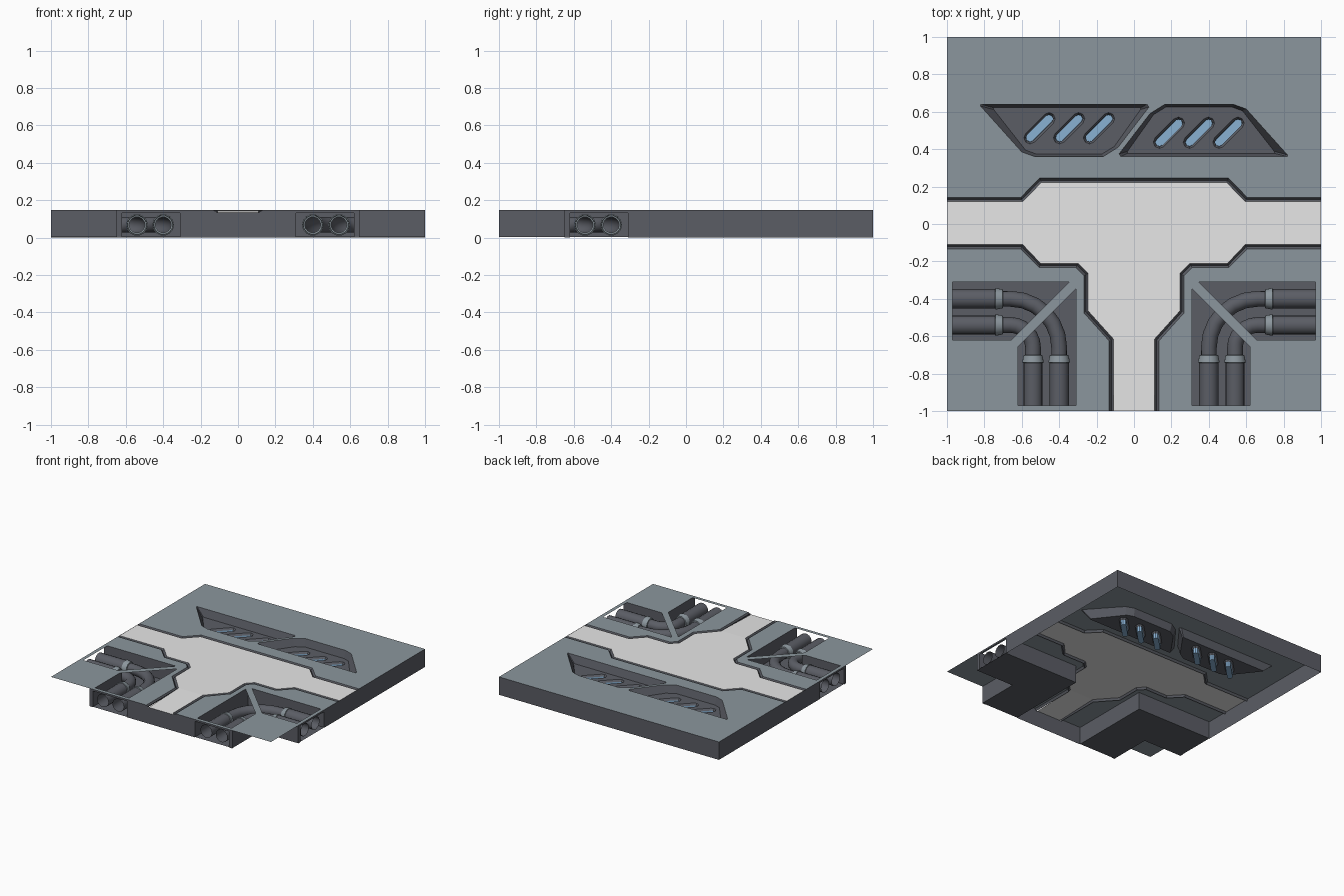
import bpy, bmesh, math
from mathutils import Vector

if "Cube" in bpy.data.objects:
    bpy.data.objects.remove(bpy.data.objects["Cube"])

TOP = 0.147


def material(name, rgb):
    m = bpy.data.materials.new(name)
    m.diffuse_color = (*rgb, 1)
    m.use_nodes = True
    m.node_tree.nodes["Principled BSDF"].inputs["Base Color"].default_value = m.diffuse_color
    return m


PLATE = material("blue_grey_panel", (0.26, 0.305, 0.337))
DARK = material("dark_metal", (0.104, 0.11, 0.13))
LIGHT = material("light_grey_path", (0.8, 0.8, 0.8))
BLUE = material("blue_glow", (0.25, 0.44, 0.65))


def finish(name, bm, mats, smooth=False, orient="up"):
    bm.normal_update()
    if orient == "solid":
        bmesh.ops.recalc_face_normals(bm, faces=bm.faces)
    else:
        for f in bm.faces:
            c = f.calc_center_median()
            n = f.normal
            side = n.x * c.x + n.y * c.y if orient == "out" else 0
            if n.z < -0.01 or (abs(n.z) < 0.01 and side < 0):
                f.normal_flip()
    me = bpy.data.meshes.new(name)
    bm.to_mesh(me)
    bm.free()
    for m in mats:
        me.materials.append(m)
    ob = bpy.data.objects.new(name, me)
    bpy.context.collection.objects.link(ob)
    if smooth:
        bpy.ops.object.select_all(action='DESELECT')
        ob.select_set(True)
        bpy.context.view_layer.objects.active = ob
        bpy.ops.object.shade_smooth_by_angle(angle=math.radians(40))
    return ob


def ring(bm, pts, z):
    return [bm.verts.new((x, y, z)) for x, y in pts]


def fill(bm, loops, z, mat=0):
    """Flat sheet from one outline and any holes."""
    edges = []
    for pts in loops:
        vs = ring(bm, pts, z)
        edges += [bm.edges.new((vs[i - 1], vs[i])) for i in range(len(vs))]
    res = bmesh.ops.triangle_fill(bm, use_beauty=True, edges=edges, normal=(0, 0, 1))
    for g in res["geom"]:
        if isinstance(g, bmesh.types.BMFace):
            g.material_index = mat


def band(bm, pa, za, pb, zb, mat=0, closed=True):
    """Strip of quads between two outlines of equal length."""
    a, b = ring(bm, pa, za), ring(bm, pb, zb)
    for i in range(0 if closed else 1, len(a)):
        bm.faces.new((a[i - 1], a[i], b[i], b[i - 1])).material_index = mat


def mirror(pts, s):
    return [(x * s, y) for x, y in pts]


# Path edges: the light floor edge and the panel edge, with a groove between
back_in = [(-1, .12), (-.595, .12), (-.495, .222), (.495, .222), (.595, .12), (1, .12)]
back_out = [(-1, .143), (-.605, .143), (-.505, .245), (.505, .245), (.605, .143), (1, .143)]
front_in = [(1, -.11), (.595, -.11), (.5, -.21), (.30, -.21), (.245, -.265),
            (.245, -.465), (.11, -.615), (.11, -1)]
front_out = [(1, -.133), (.605, -.133), (.507, -.233), (.31, -.233), (.268, -.275),
             (.268, -.475), (.133, -.625), (.133, -1)]

# Vents: outline and floor; the second is the first turned half round
vent_top = [(-.82, .64), (.07, .64), (.08, .625), (-.085, .41), (-.165, .36),
            (-.53, .36), (-.6, .385), (-.82, .63)]
vent_floor = [(-.75, .622), (.035, .622), (.035, .612), (-.105, .415), (-.17, .375),
              (-.525, .375), (-.58, .395), (-.75, .612)]
turn = lambda pts: [(-x, 1 - y) for x, y in pts]


def slot(cx, cy, r, half=.072):
    """Diagonal rounded slot outline."""
    pts = []
    for end in (0, math.pi):
        for k in range(5):
            a = math.pi / 4 + end - math.pi / 2 + math.pi * k / 4
            e = math.pi / 4 + end
            pts.append((cx + half * math.cos(e) + r * math.cos(a),
                        cy + half * math.sin(e) + r * math.sin(a)))
    return pts


VZ = 0.085
for name, tf in (("vent_left", lambda p: p), ("vent_right", turn)):
    bm = bmesh.new()
    centres = tf([(-.505, .512), (-.347, .512), (-.187, .512)])
    band(bm, tf(vent_top), TOP, tf(vent_floor), VZ)
    fill(bm, [tf(vent_floor)] + [slot(x, y, .033) for x, y in centres], VZ)
    for x, y in centres:
        band(bm, slot(x, y, .033), VZ, slot(x, y, .022), VZ - .015)
        band(bm, slot(x, y, .022), VZ - .015, slot(x, y, .021), .03, 1)
        fill(bm, [slot(x, y, .021)], .03, 1)
    finish(name, bm, [DARK, BLUE])

# Back panel with the vent openings
bm = bmesh.new()
fill(bm, [back_out + [(1, 1), (-1, 1)], vent_top, turn(vent_top)], TOP)
finish("back_panel", bm, [PLATE])

# Light path with a front end that dips slightly
bm = bmesh.new()
fill(bm, [back_in + front_in[:-1] + mirror(front_in[:-1], -1)[::-1]], TOP - .001)
ramp = [(-.11, -.615, TOP - .001), (.11, -.615, TOP - .001), (.11, -1, .134), (-.11, -1, .134)]
bm.faces.new([bm.verts.new(p) for p in ramp])
finish("path", bm, [LIGHT])

# Dark groove around the path
bm = bmesh.new()
for o, i in ((back_out, back_in), (front_out, front_in),
             (mirror(front_out, -1), mirror(front_in, -1))):
    mid = [((a + c) / 2, (b + d) / 2) for (a, b), (c, d) in zip(o, i)]
    band(bm, o, TOP, mid, .13, closed=False)
    band(bm, mid, .13, i, TOP - .001, closed=False)
finish("path_groove", bm, [DARK])

# Outer walls (open underneath, missing at the two front corners)
bm = bmesh.new()
run = [(1, -.31), (1, 1), (-1, 1), (-1, -.31)]
band(bm, run, 0, run, TOP, closed=False)
face = [(-.31, 0), (.31, 0), (.31, TOP), (.133, TOP), (.11, .134),
        (-.11, .134), (-.133, TOP), (-.31, TOP)]
bm.faces.new([bm.verts.new((x, -1, z)) for x, z in face])
finish("outer_walls", bm, [DARK], orient="out")


def sweep(bm, path, sides=14, z=.068):
    """Tube along (x, y, radius, material) stations."""
    rings = []
    for i, (x, y, r, m) in enumerate(path):
        a, b = path[max(i - 1, 0)], path[min(i + 1, len(path) - 1)]
        t = Vector((b[0] - a[0], b[1] - a[1])).normalized()
        rings.append([bm.verts.new((x - t.y * r * math.cos(q), y + t.x * r * math.cos(q),
                                    z + r * math.sin(q)))
                      for q in (2 * math.pi * k / sides for k in range(sides))])
    for i in range(1, len(rings)):
        for k in range(sides):
            f = bm.faces.new((rings[i - 1][k - 1], rings[i - 1][k], rings[i][k], rings[i][k - 1]))
            f.material_index = path[i][3]


for side, s in (("left", -1), ("right", 1)):
    # Front panel with two pipe openings split by a diagonal bar
    hole_a = [(.31, -.97), (.62, -.97), (.62, -.655), (.31, -.345)]
    hole_b = [(-y, -x) for x, y in hole_a]
    bm = bmesh.new()
    fill(bm, [mirror(p, s) for p in (front_out + [(1, -1)], hole_a, hole_b)], TOP)
    finish("front_panel_" + side, bm, [PLATE])

    # L-shaped pipe channel, open at both ends
    ell = lambda d: mirror([(d, -1), (d, -d), (1, -d)], s)
    bm = bmesh.new()
    band(bm, ell(.31), .003, ell(.65), .003, closed=False)
    for d in (.31, .62, .65):
        band(bm, ell(d), .003, ell(d), TOP, closed=False)
    for swap in (False, True):
        for x0, x1, z0, z1 in ((.62, .65, 0, TOP), (.31, .62, .132, TOP)):
            quad = [(x0, -1, z0), (x1, -1, z0), (x1, -1, z1), (x0, -1, z1)]
            if swap:
                quad = [(-y, -x, z) for x, y, z in quad]
            bm.faces.new([bm.verts.new((x * s, y, z)) for x, y, z in quad])
    finish("pipe_channel_" + side, bm, [DARK], orient="out")

    # Two bent pipes with collars
    bm = bmesh.new()
    for lane in (.40, .54):
        R = .66 - lane
        leg = [(-.985, .044, 0), (-.985, .052, 0), (-.742, .052, 0), (-.740, .058, 1),
               (-.702, .050, 1), (-.700, .042, 1)]
        start = [(lane, y, r, m) for y, r, m in leg]
        arc = [(.66 - R * math.cos(a), -.66 + R * math.sin(a), .042, 0)
               for a in (math.pi / 2 * k / 6 for k in range(7))]
        # material belongs to the segment before each station, so shift it for the return leg
        back = [(-y, -lane, r, m) for (y, r, _), m in zip(leg[::-1], (0, 1, 1, 1, 0, 0))]
        sweep(bm, [(x * s, y, r, m) for x, y, r, m in
                   start[1:] + arc + back[:-1]])
    finish("pipes_" + side, bm, [DARK, PLATE], smooth=True, orient="solid")
